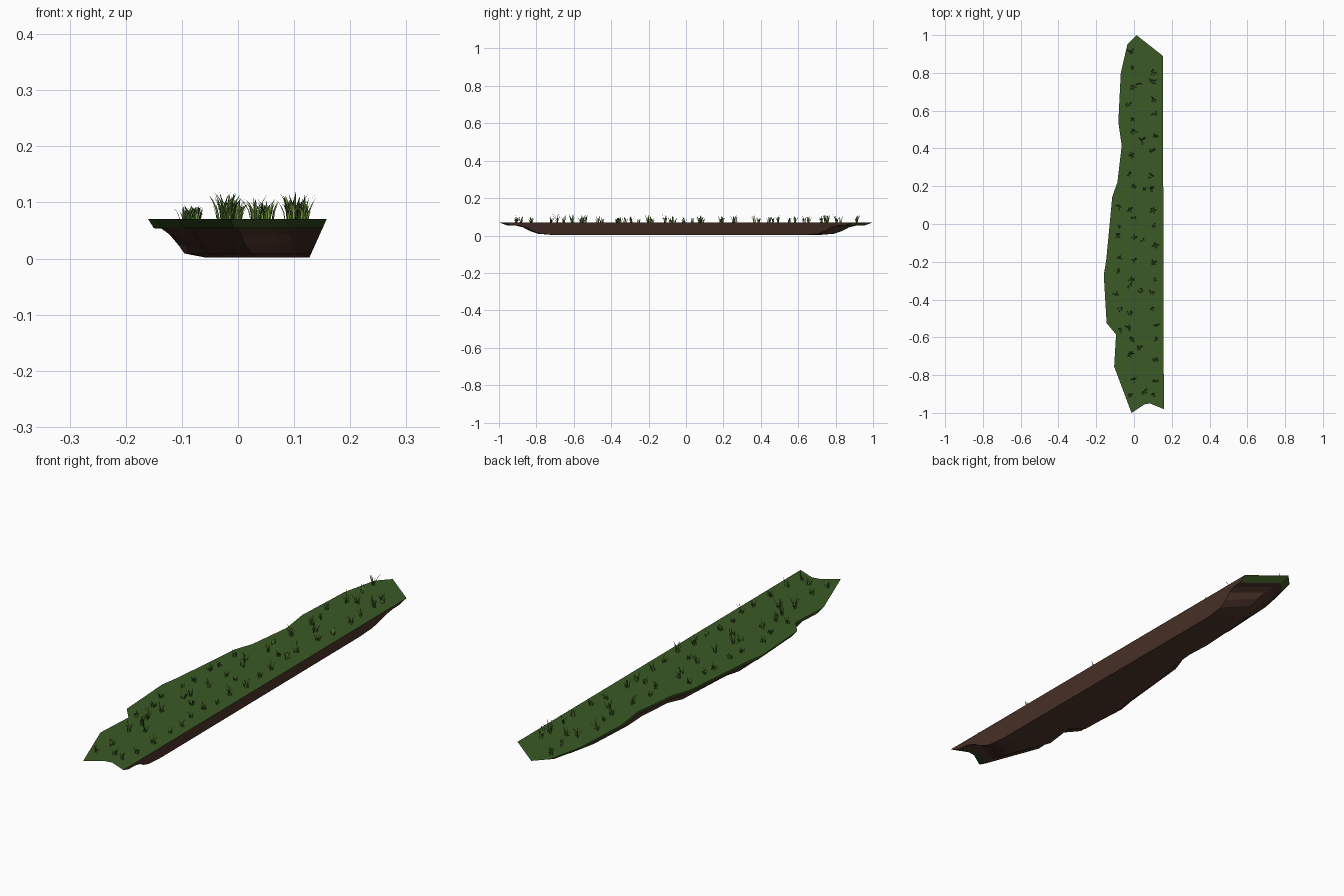
import bpy, bmesh, math, random
from mathutils import Vector

if "Cube" in bpy.data.objects:
    bpy.data.objects.remove(bpy.data.objects["Cube"])

random.seed(7)


def material(name, rgb):
    m = bpy.data.materials.new(name)
    m.diffuse_color = (*rgb, 1)
    m.use_nodes = True
    m.node_tree.nodes["Principled BSDF"].inputs["Base Color"].default_value = m.diffuse_color
    return m


turf = material("turf green", (0.044, 0.101, 0.019))
soil = material("soil brown", (0.080, 0.036, 0.025))
blade_mats = [material("blade light green", (0.20, 0.36, 0.055)),
              material("blade mid green", (0.10, 0.21, 0.03)),
              material("blade dark green", (0.035, 0.085, 0.015))]

TOP = 0.07
# Turf outline seen from above, running clockwise from the far tip
OUTLINE = [(0.013, 1.0), (0.153, 0.89), (0.158, -0.98), (0.085, -0.95),
           (0.055, -0.955), (-0.013, -1.0), (-0.105, -0.755),
           (-0.095, -0.585), (-0.145, -0.525), (-0.16, -0.27),
           (-0.147, -0.19), (-0.115, 0.145), (-0.088, 0.22),
           (-0.065, 0.415), (-0.083, 0.54), (-0.07, 0.80), (-0.035, 0.95)]
# Layers going down: height, inset of the left side, length factor
LAYERS = [(TOP, 0.0, 1.0), (0.054, 0.010, 0.955), (0.053, 0.024, 0.91),
          (0.043, 0.034, 0.87), (0.024, 0.055, 0.835), (0.009, 0.066, 0.79),
          (0.002, 0.092, 0.70)]


def make_object(name, bm, mats):
    mesh = bpy.data.meshes.new(name)
    bm.to_mesh(mesh)
    bm.free()
    for m in mats:
        mesh.materials.append(m)
    ob = bpy.data.objects.new(name, mesh)
    bpy.context.collection.objects.link(ob)
    return ob


# Ground strip: stacked outlines, straight cut on the right, ragged elsewhere
bm = bmesh.new()
rings = []
for i, (z, inset, length) in enumerate(LAYERS):
    ring = []
    for x, y in OUTLINE:
        if x > 0.15:
            px = x - (TOP - z) * 0.45
        else:
            wobble = random.uniform(0.85, 1.15) if i > 1 else 1
            px = x + inset * wobble * (0.158 - x) / 0.318
        ring.append(bm.verts.new((px, y * length, z)))
    rings.append(ring)
n = len(OUTLINE)
bm.faces.new(rings[0])
bm.faces.new(rings[-1]).material_index = 1
for i in range(len(rings) - 1):
    for k in range(n):
        j = (k + 1) % n
        f = bm.faces.new((rings[i][k], rings[i][j],
                          rings[i + 1][j], rings[i + 1][k]))
        # green lip on top layers, bare soil below and along the straight cut
        f.material_index = 1 if i > 0 or k == 1 else 0
bmesh.ops.recalc_face_normals(bm, faces=bm.faces)
make_object("ground_strip", bm, [turf, soil])


def left_edge(y):
    """x of the ragged left side at a given y."""
    pts = OUTLINE[5:] + OUTLINE[:1]
    for (x0, y0), (x1, y1) in zip(pts, pts[1:]):
        if min(y0, y1) <= y <= max(y0, y1):
            return x0 + (x1 - x0) * (y - y0) / (y1 - y0)
    return 0


def add_blade(bm, base, angle, height, lean, width, mat):
    """Tapered blade bending outwards: two quads and a pointed tip."""
    out = Vector((math.cos(angle), math.sin(angle), 0))
    side = Vector((-out.y, out.x, 0)) * width / 2
    prev = None
    for t, w in ((0, 0.8), (0.4, 1.0), (0.75, 0.65)):
        c = base + out * lean * t ** 2 + Vector((0, 0, height * t))
        pair = (bm.verts.new(c - side * w), bm.verts.new(c + side * w))
        if prev:
            bm.faces.new((prev[0], prev[1], pair[1], pair[0])).material_index = mat
        prev = pair
    tip = bm.verts.new(base + out * lean + Vector((0, 0, height)))
    bm.faces.new((prev[0], prev[1], tip)).material_index = mat


# Grass tufts in loose rows along the strip
bm = bmesh.new()
rows = 21
for r in range(rows):
    y0 = -0.90 + 1.82 * r / (rows - 1)
    for x0 in (0.105, -0.015, 0.04, -0.085):
        x = x0 + random.uniform(-0.015, 0.015)
        y = y0 + random.uniform(-0.03, 0.03)
        if x < left_edge(y) + 0.025 or (y > 0.86 and x > 0.06):
            continue
        if x0 == 0.04 and r % 3:
            continue
        tall = random.uniform(0.026, 0.046) if x0 > -0.05 else 0.024
        for b in range(random.randint(7, 10)):
            a = random.uniform(0, math.tau)
            d = random.uniform(0, 0.010)
            base = Vector((x + d * math.cos(a), y + d * math.sin(a), TOP - 0.001))
            h = tall * random.uniform(0.5, 1.1)
            add_blade(bm, base, a, h, h * random.uniform(0.15, 0.6),
                      random.uniform(0.003, 0.006),
                      random.choice((0, 0, 1, 1, 2)))
make_object("grass_tufts", bm, blade_mats)
